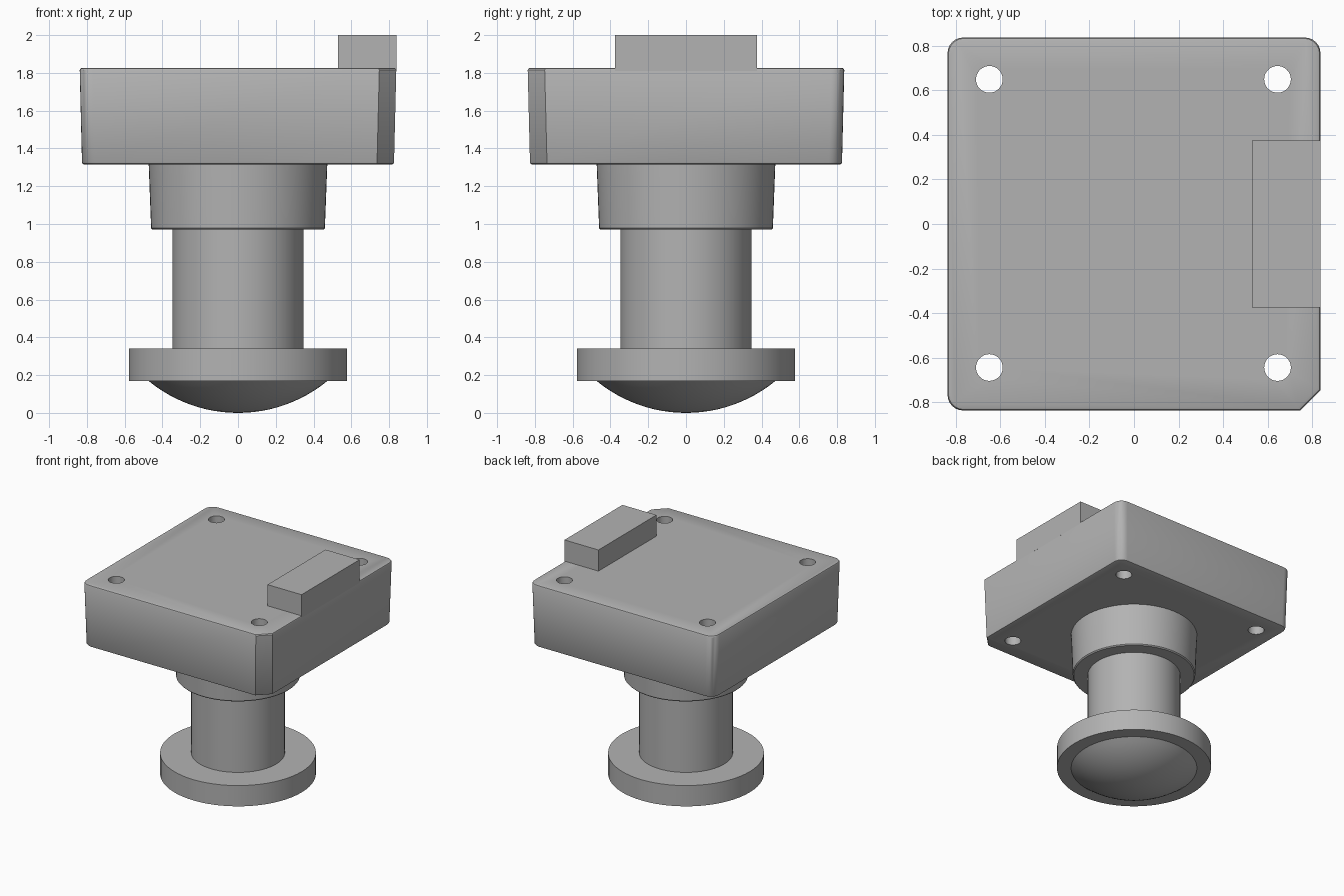
import bpy, bmesh, math
from mathutils import Vector

cube = bpy.data.objects.get("Cube")
if cube:
    bpy.data.objects.remove(cube, do_unlink=True)

grey = bpy.data.materials.new("plain grey")
grey.use_nodes = True
grey.diffuse_color = (0.45, 0.45, 0.45, 1)
grey.node_tree.nodes["Principled BSDF"].inputs["Base Color"].default_value = grey.diffuse_color


def make_object(name, bm):
    bmesh.ops.recalc_face_normals(bm, faces=bm.faces)
    mesh = bpy.data.meshes.new(name)
    bm.to_mesh(mesh)
    bm.free()
    mesh.materials.append(grey)
    obj = bpy.data.objects.new(name, mesh)
    bpy.context.collection.objects.link(obj)
    return obj


def smooth(obj):
    bpy.ops.object.select_all(action='DESELECT')
    obj.select_set(True)
    bpy.context.view_layer.objects.active = obj
    bpy.ops.object.shade_smooth_by_angle(angle=math.radians(35))


def loft(name, rings):
    """Skin a stack of equal rings and cap both ends."""
    bm = bmesh.new()
    loops = [[bm.verts.new(p) for p in ring] for ring in rings]
    for low, high in zip(loops, loops[1:]):
        n = len(low)
        for i in range(n):
            j = (i + 1) % n
            bm.faces.new((low[i], low[j], high[j], high[i]))
    bm.faces.new(loops[0])
    bm.faces.new(loops[-1])
    return make_object(name, bm)


def circle(r, z, x=0, y=0, n=64):
    turn = [2 * math.pi * i / n for i in range(n)]
    return [Vector((x + r * math.cos(a), y + r * math.sin(a), z)) for a in turn]


def plate_outline(half, z):
    """Square with three rounded corners and one chamfered corner."""
    points = []
    radius, chamfer, steps = 0.07, 0.09, 6
    for corner, (sx, sy) in enumerate([(1, 1), (-1, 1), (-1, -1)]):
        for i in range(steps + 1):
            a = math.pi / 2 * (corner + i / steps)
            points.append(Vector((sx * (half - radius) + radius * math.cos(a),
                                  sy * (half - radius) + radius * math.sin(a), z)))
    points.append(Vector((half - chamfer, -half, z)))
    points.append(Vector((half, -half + chamfer, z)))
    return points


# Drafted housing with softened top and bottom edges
bottom, top, edge = 1.315, 1.827, 0.012
housing = loft("housing", [plate_outline(h, z) for h, z in (
    (0.814, bottom), (0.822, bottom + 0.004), (0.826, bottom + edge),
    (0.838, top - edge), (0.834, top - 0.004), (0.826, top))])

# Four mounting holes through the housing
for x in (-0.65, 0.645):
    for y in (-0.645, 0.65):
        cutter = loft("hole_cutter", [circle(0.06, z, x, y, 32) for z in (1.2, 1.95)])
        cutter.hide_render = True
        cutter.hide_set(True)
        cut = housing.modifiers.new("mounting_hole", 'BOOLEAN')
        cut.operation = 'DIFFERENCE'
        cut.solver = 'EXACT'
        cut.object = cutter
bpy.context.view_layer.update()
depsgraph = bpy.context.evaluated_depsgraph_get()
drilled = bpy.data.meshes.new_from_object(housing.evaluated_get(depsgraph))
housing.modifiers.clear()
housing.data = drilled
for obj in [o for o in bpy.data.objects if o.name.startswith("hole_cutter")]:
    bpy.data.objects.remove(obj, do_unlink=True)
smooth(housing)

# Raised latch block, flush with the left side
block = [(0.53, -0.375), (0.838, -0.375), (0.838, 0.375), (0.53, 0.375)]
loft("latch_block", [[Vector((x, y, z)) for x, y in block] for z in (1.81, 2.0)])

# Turned parts: drafted collar, shaft and flange
turned = {
    "collar": [(0.452, 0.97), (0.46, 0.978), (0.473, 1.32)],
    "shaft": [(0.347, 0.33), (0.347, 0.98)],
    "flange": [(0.578, 0.17), (0.578, 0.34)],
}
for name, profile in turned.items():
    smooth(loft(name, [circle(r, z) for r, z in profile]))

# Shallow domed button under the flange
rim, depth, base = 0.472, 0.168, 0.172
sphere = (rim ** 2 + depth ** 2) / (2 * depth)
spread = math.asin(rim / sphere)
rings = []
for i in range(13):
    a = max(spread * i / 12, 0.005)
    rings.append(circle(sphere * math.sin(a), base - depth + sphere * (1 - math.cos(a))))
dome = loft("domed_button", rings)
dome.location.z = depth - base
smooth(dome)
